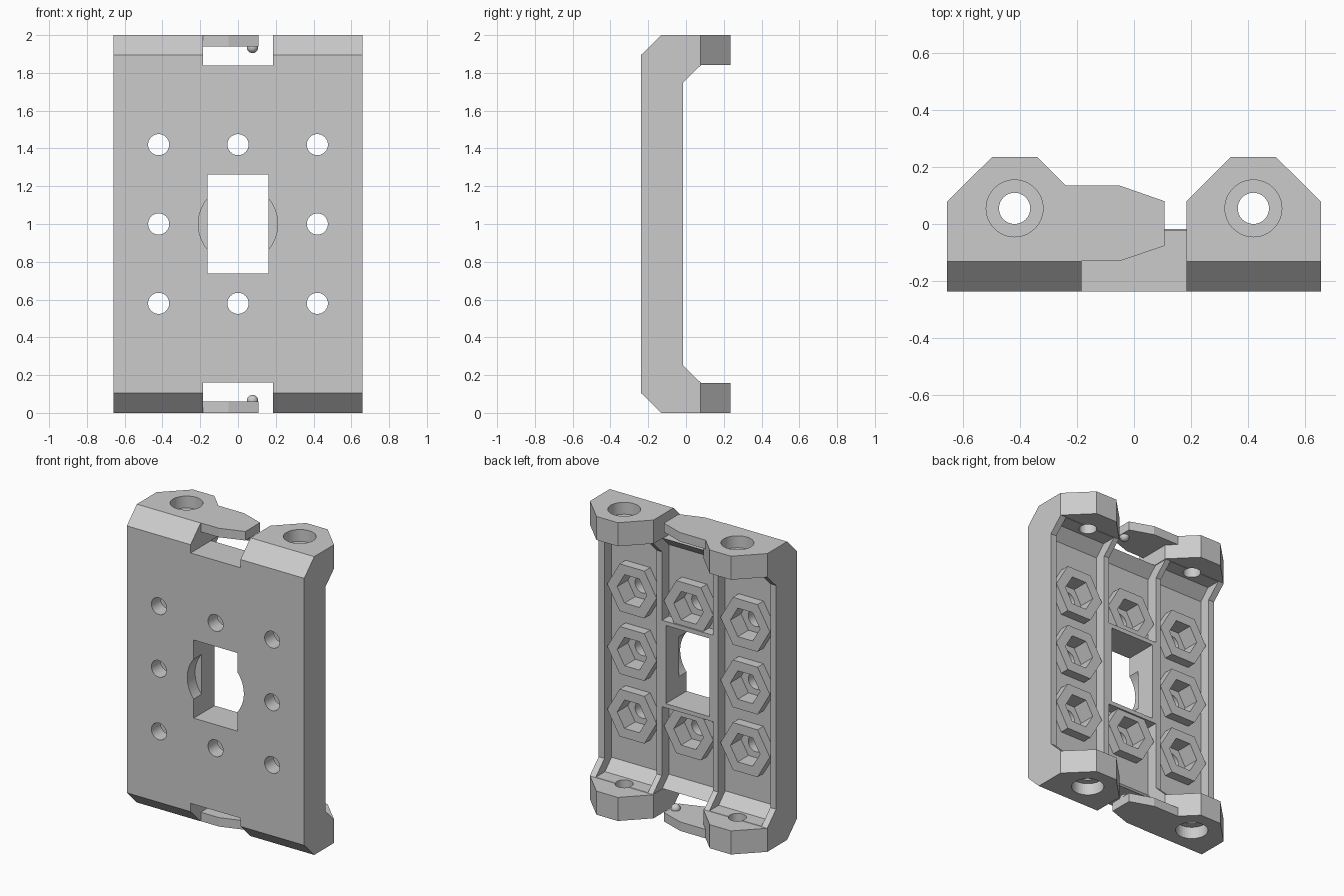
import bpy, bmesh, math
from mathutils import Vector

if "Cube" in bpy.data.objects:
    bpy.data.objects.remove(bpy.data.objects["Cube"])


def prism(name, pts, axis, lo, hi):
    """Extrude a 2D outline. axis x: pts are (y,z), y: (x,z), z: (x,y)."""
    place = {"x": lambda a, b, t: (t, a, b),
             "y": lambda a, b, t: (a, t, b),
             "z": lambda a, b, t: (a, b, t)}[axis]
    bm = bmesh.new()
    face = bm.faces.new([bm.verts.new(place(a, b, lo)) for a, b in pts])
    ext = bmesh.ops.extrude_face_region(bm, geom=[face])
    shift = Vector(place(0, 0, hi - lo))
    for v in ext["geom"]:
        if isinstance(v, bmesh.types.BMVert):
            v.co += shift
    bmesh.ops.recalc_face_normals(bm, faces=bm.faces)
    me = bpy.data.meshes.new(name)
    bm.to_mesh(me)
    bm.free()
    ob = bpy.data.objects.new(name, me)
    bpy.context.collection.objects.link(ob)
    return ob


def ngon(cx, cy, r, n):
    return [(cx + r * math.cos(2 * math.pi * i / n),
             cy + r * math.sin(2 * math.pi * i / n)) for i in range(n)]


def rect(x0, x1, y0, y1):
    return [(x0, y0), (x1, y0), (x1, y1), (x0, y1)]


def combine(target, tool, op="DIFFERENCE"):
    mod = target.modifiers.new("bool", "BOOLEAN")
    mod.operation, mod.solver, mod.object = op, "EXACT", tool
    bpy.context.view_layer.objects.active = target
    bpy.ops.object.modifier_apply(modifier=mod.name)
    bpy.data.objects.remove(tool)


def mirrored(half, about):
    """Complete an outline by reflecting its second coordinate."""
    return half + [(a, 2 * about - b) for a, b in reversed(half)]


# Bracket body: side profile, trimmed to the plan outline of the lugs
side = mirrored([(-0.238, 0.105), (-0.132, 0), (0.236, 0), (0.236, 0.158),
                 (0.08, 0.158), (-0.015, 0.25)], 1)
body = prism("bracket_body", side, "x", -0.658, 0.658)
half_plan = [(0.185, 0.08), (0.341, 0.236), (0.499, 0.236), (0.658, 0.078), (0.7, 0.036), (0.7, -0.4)]
plan = half_plan + [(-x, y) for x, y in reversed(half_plan)]
combine(body, prism("plan", plan, "z", -0.1, 2.1), "INTERSECT")

# Three long recesses on the back, leaving rims and ribs
recess = mirrored([(-0.09, 0.23), (-0.02, 0.16), (0.3, 0.16)], 1)
for x0, x1 in ((-0.615, -0.228), (-0.19, 0.19), (0.228, 0.615)):
    combine(body, prism("recess", recess, "x", x0, x1))

# Slots between the lugs at both ends
for z0, z1 in ((-0.1, 0.1605), (1.8395, 2.1)):
    combine(body, prism("slot", rect(-0.185, 0.185, -0.5, 0.5), "z", z0, z1))

# Window with raised back frame and shallow round pocket in front
combine(body, prism("frame", rect(-0.2, 0.2, 0.71, 1.29), "y", -0.15, -0.017), "UNION")

# Hexagonal bosses with nut pockets and through holes
spots = [(i * 0.42, 1 + j * 0.42) for i in (-1, 0, 1) for j in (-1, 0, 1) if i or j]
for x, z in spots:
    combine(body, prism("boss", ngon(x, z, 0.183, 6), "y", -0.12, -0.027), "UNION")
for x, z in spots:
    combine(body, prism("nut_pocket", ngon(x, z, 0.11, 6), "y", -0.14, 0.1))
    combine(body, prism("hole", ngon(x, z, 0.056, 32), "y", -0.4, 0.1))
combine(body, prism("window", rect(-0.162, 0.162, 0.738, 1.262), "y", -0.4, 0.2))
combine(body, prism("round_pocket", ngon(0, 1, 0.21, 64), "y", -0.4, -0.155))

# Lug holes with counterbores on the outer ends
for x in (-0.42, 0.42):
    combine(body, prism("lug_hole", ngon(x, 0.055, 0.055, 32), "z", -0.1, 2.1))
    for z0, z1 in ((-0.1, 0.08), (1.92, 2.1)):
        combine(body, prism("bore", ngon(x, 0.055, 0.1, 48), "z", z0, z1))

# Thin spring arms with a small round bump near the tip
arm = [(-0.24, 0.135), (-0.05, 0.135), (0.108, 0.08), (0.108, -0.077),
       (-0.05, -0.13), (-0.185, -0.13), (-0.185, 0.08)]
for label, z0, z1, zb in (("lower", 0, 0.06, 0.065), ("upper", 1.94, 2, 1.935)):
    prism(label + "_arm", arm, "z", z0, z1)
    bpy.ops.mesh.primitive_uv_sphere_add(segments=24, ring_count=12, radius=0.03, location=(0.077, 0, zb))
    bpy.context.object.name = label + "_bump"
    bpy.ops.object.shade_smooth_by_angle()
